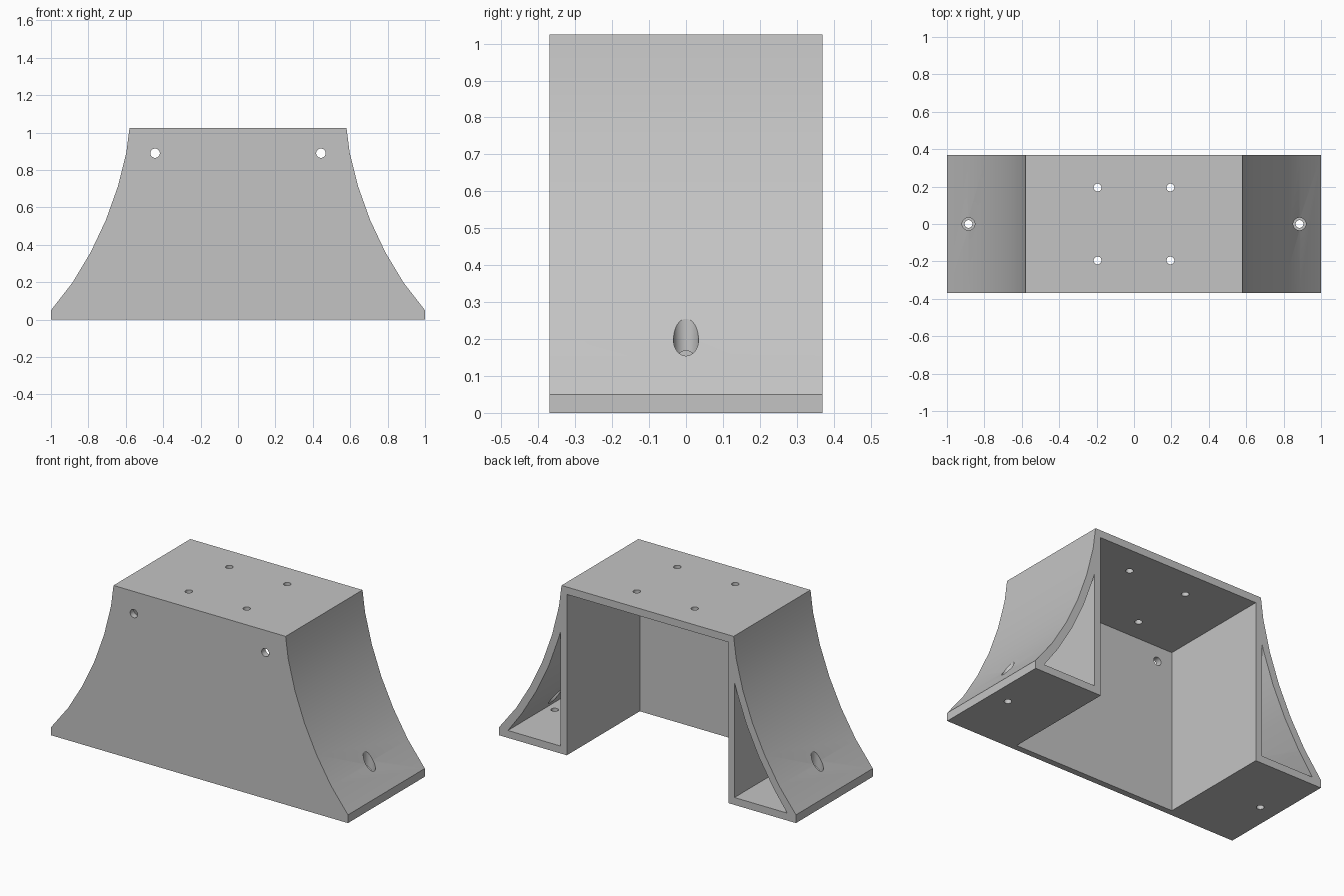
import bpy, bmesh
from math import radians, sin, cos, sqrt

cube = bpy.data.objects.get("Cube")
if cube:
    bpy.data.objects.remove(cube, do_unlink=True)

# Overall sizes
HALF_Y, TOP, WALL = 0.37, 1.025, 0.045
FRONT_INNER = -HALF_Y + 0.038      # back side of the front plate
INNER_X, OUTER_X = 0.544, 0.586    # leg wall
CX, CZ, R = 2.49, 1.27, 1.93       # centre and radius of the side sweep

grey = bpy.data.materials.new("plain grey")
grey.use_nodes = True
grey.diffuse_color = (0.55, 0.55, 0.55, 1)
grey.node_tree.nodes["Principled BSDF"].inputs["Base Color"].default_value = (0.55, 0.55, 0.55, 1)


def prism(name, profile, y0, y1):
    """Extrude an x-z outline along y."""
    bm = bmesh.new()
    face = bm.faces.new([bm.verts.new((x, y0, z)) for x, z in profile])
    new = bmesh.ops.extrude_face_region(bm, geom=[face])["geom"]
    moved = [v for v in new if isinstance(v, bmesh.types.BMVert)]
    bmesh.ops.translate(bm, verts=moved, vec=(0, y1 - y0, 0))
    bmesh.ops.recalc_face_normals(bm, faces=bm.faces[:])
    mesh = bpy.data.meshes.new(name)
    bm.to_mesh(mesh)
    bm.free()
    mesh.materials.append(grey)
    obj = bpy.data.objects.new(name, mesh)
    bpy.context.collection.objects.link(obj)
    return obj


def drill(loc, radius, depth, along_y=False):
    rot = (radians(90), 0, 0) if along_y else (0, 0, 0)
    bpy.ops.mesh.primitive_cylinder_add(vertices=32, radius=radius, depth=depth,
                                        location=loc, rotation=rot)
    obj = bpy.context.object
    obj.name = "hole_cutter"
    obj.data.materials.append(grey)
    return obj


def cut(body, cutter):
    cutter.hide_render = True
    mod = body.modifiers.new("cut", "BOOLEAN")
    mod.operation, mod.solver, mod.object = "DIFFERENCE", "EXACT", cutter
    bpy.context.view_layer.objects.active = body
    bpy.ops.object.modifier_apply(modifier=mod.name)
    bpy.data.objects.remove(cutter, do_unlink=True)


def sweep(radius):
    """Facet points of the concave side, from top to bottom."""
    angles = [radians(5.625 * i) for i in range(2, 7)]
    return [(CX - radius * cos(a), CZ - radius * sin(a)) for a in angles]


def mirrored(points):
    return [(-x, z) for x, z in reversed(points)]


# Flared solid body
right_side = [(0.58, TOP)] + sweep(R) + [(1, 0.05), (1, 0)]
body = prism("flared_bracket", right_side + mirrored(right_side), -HALF_Y, HALF_Y)

# Central opening, open below and behind
opening = [(INNER_X, -0.1), (INNER_X, TOP - WALL)]
cut(body, prism("opening_cutter", opening + mirrored(opening), FRONT_INNER, 0.6))

# Hollow legs, open behind
RI = R + WALL
apex = (OUTER_X, CZ - sqrt(RI ** 2 - (CX - OUTER_X) ** 2))
tip = (CX - sqrt(RI ** 2 - (CZ - WALL) ** 2), WALL)
inner = [p for p in sweep(RI) if p[0] > OUTER_X + 0.01 and p[1] > WALL + 0.01]
pocket = [(OUTER_X, WALL), apex] + inner + [tip]
for outline in (pocket, mirrored(pocket)):
    cut(body, prism("pocket_cutter", outline, FRONT_INNER, 0.6))

# Screw holes: front plate, top plate, and leg floors with wider access holes
for side in (-1, 1):
    cut(body, drill((side * 0.443, -HALF_Y, 0.89), 0.025, 0.2, True))
    for y in (-0.195, 0.195):
        cut(body, drill((side * 0.195, y, TOP), 0.021, 0.2))
    cut(body, drill((side * 0.885, 0, 0), 0.021, 0.2))
    cut(body, drill((side * 0.885, 0, 0.3), 0.034, 0.46))

# Smooth the swept sides and holes, keep the corners crisp
bpy.ops.object.select_all(action="DESELECT")
body.select_set(True)
bpy.context.view_layer.objects.active = body
bpy.ops.object.shade_smooth_by_angle(angle=radians(20))
